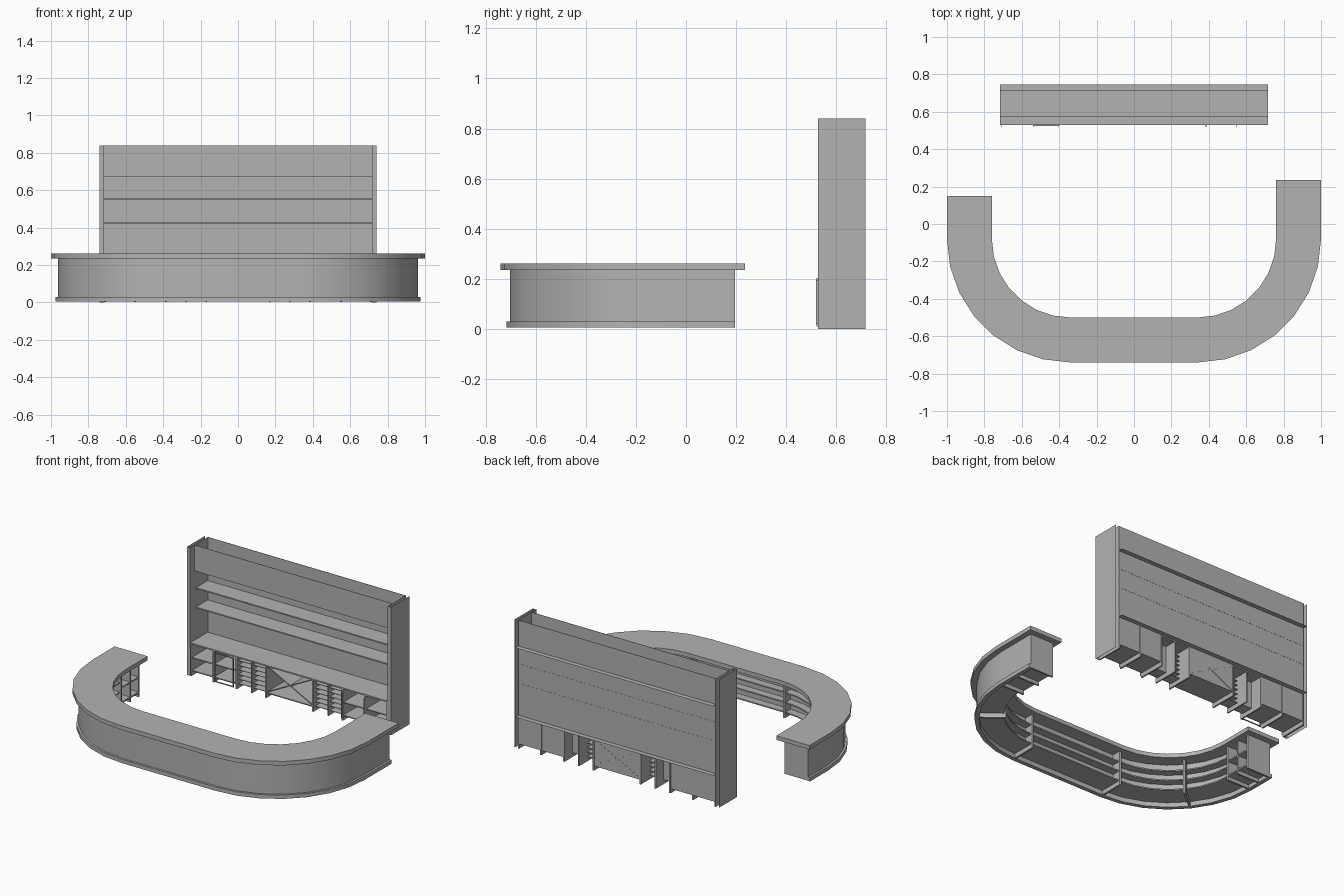
import bpy, bmesh, math
from mathutils import Vector

if "Cube" in bpy.data.objects:
    bpy.data.objects.remove(bpy.data.objects["Cube"])

R, CX, CY = 0.66, 0.34, -0.08      # corner radius and corner centre of the U counter
grey = bpy.data.materials.new('mid_grey')
grey.diffuse_color = (0.45, 0.45, 0.45, 1)
grey.use_nodes = True
grey.node_tree.nodes["Principled BSDF"].inputs["Base Color"].default_value = grey.diffuse_color


def finish(name, bm, smooth=False):
    bmesh.ops.recalc_face_normals(bm, faces=bm.faces)
    me = bpy.data.meshes.new(name)
    bm.to_mesh(me)
    bm.free()
    me.materials.append(grey)
    ob = bpy.data.objects.new(name, me)
    bpy.context.collection.objects.link(ob)
    if smooth:
        bpy.ops.object.select_all(action='DESELECT')
        ob.select_set(True)
        bpy.context.view_layer.objects.active = ob
        bpy.ops.object.shade_smooth_by_angle()
    return ob


def boxes(name, items):
    """One object from several (x0, x1, y0, y1, z0, z1) boxes."""
    bm = bmesh.new()
    for x0, x1, y0, y1, z0, z1 in items:
        for v in bmesh.ops.create_cube(bm, size=1)['verts']:
            v.co = Vector(((x0 + x1) / 2 + v.co.x * (x1 - x0),
                           (y0 + y1) / 2 + v.co.y * (y1 - y0),
                           (z0 + z1) / 2 + v.co.z * (z1 - z0)))
    return finish(name, bm)


def station(i, o, yl, yr):
    """Point on the U at offset o inward from the outer edge; 0 and 17 are the arm ends."""
    if i == 0:
        return -1 + o, yl
    if i == 17:
        return 1 - o, yr
    s = -1 if i <= 8 else 1
    a = math.radians(90 * ((i - 1) if i <= 8 else (16 - i)) / 7)
    return s * (CX + (R - o) * math.cos(a)), CY - (R - o) * math.sin(a)


def ring(name, o0, o1, z0, z1, yl=0.11, yr=0.195, i0=0, i1=17):
    bm = bmesh.new()
    loops = []
    for i in range(i0, i1 + 1):
        loops.append([bm.verts.new((*station(i, o, yl, yr), z))
                      for o, z in ((o0, z0), (o1, z0), (o1, z1), (o0, z1))])
    for a, b in zip(loops, loops[1:]):
        for k in range(4):
            bm.faces.new((a[k], a[(k + 1) % 4], b[(k + 1) % 4], b[k]))
    bm.faces.new(loops[0])
    bm.faces.new(loops[-1])
    return finish(name, bm, True)


# U-shaped bar counter
ring('counter_top', 0, 0.24, 0.235, 0.262, 0.15, 0.235)
ring('counter_front_panel', 0.037, 0.05, 0.03, 0.235)
ring('counter_plinth', 0.023, 0.05, 0.005, 0.03)
ring('counter_bottom_shelf', 0.05, 0.2, 0.035, 0.043, i0=1, i1=16)
ring('counter_inner_back', 0.145, 0.15, 0.043, 0.235, i0=1, i1=16)
for n, z in enumerate((0.1, 0.165)):
    ring(f'counter_shelf_{n}', 0.15, 0.2, z, z + 0.008, i0=1, i1=16)

# radial dividers under the counter
for i in (1, 4, 8, 9, 13, 16):
    bm = bmesh.new()
    p, q = (Vector((*station(i, o, 0, 0), 0)) for o in (0.05, 0.21))
    side = (q - p).cross(Vector((0, 0, 1))).normalized() * 0.006
    lo = [bm.verts.new(v + Vector((0, 0, 0.006))) for v in (p - side, q - side, q + side, p + side)]
    hi = [bm.verts.new(v.co + Vector((0, 0, 0.229))) for v in lo]
    bm.faces.new(lo)
    bm.faces.new(hi)
    for k in range(4):
        bm.faces.new((lo[k], lo[(k + 1) % 4], hi[(k + 1) % 4], hi[k]))
    finish(f'counter_divider_{i}', bm)

# arm cabinets: end panel, middle divider, base and shelf
for side, ye in ((-1, 0.11), (1, 0.195)):
    xs = sorted((side * 0.95, side * 0.79))
    ym = (CY + ye) / 2
    boxes('arm_cabinet_' + ('left' if side < 0 else 'right'), [
        (*sorted((side * 0.962, side * 0.79)), ye - 0.012, ye, 0.006, 0.235),
        (*xs, ym - 0.005, ym + 0.005, 0.006, 0.235),
        (*xs, CY, ye, 0.03, 0.04),
        (*xs, CY, ye, 0.13, 0.138)])

# back bar: hollow side pillars, open on top
T = 0.0004
for s in (-1, 1):
    outer = sorted((s * 0.74, s * (0.74 - T)))
    inner = sorted((s * 0.717, s * (0.717 - T)))
    boxes('pillar_' + ('left' if s < 0 else 'right'), [
        (*outer, 0.527, 0.717, 0, 0.84),
        (*inner, 0.527, 0.717, 0, 0.84),
        (*sorted((s * 0.717, s * 0.74)), 0.53, 0.53 + T, 0, 0.84)])

# back bar: panels (open behind the bottle racks), header, worktop and display shelves
W = 0.717
boxes('back_panel', [(-W, W, 0.711, 0.713, 0.21, 0.84),
                     (-W, -0.385, 0.711, 0.713, 0.03, 0.21),
                     (-0.17, 0.17, 0.711, 0.713, 0.03, 0.21),
                     (0.385, W, 0.711, 0.713, 0.03, 0.21)])
boxes('header_panel', [(-W, W, 0.575, 0.577, 0.67, 0.84)])
boxes('header_soffit', [(-W, W, 0.575, 0.745, 0.67, 0.67 + T)])
boxes('worktop', [(-W, W, 0.53, 0.713, 0.208, 0.217), (-W, W, 0.713, 0.745, 0.216, 0.216 + T)])
boxes('display_shelves', [(-W, W, 0.59, 0.714, z, z + 0.008) for z in (0.42, 0.547)])

# base cabinets: dividers, open shelves and one door frame
boxes('base_dividers', [(x - 0.005, x + 0.005, 0.53, 0.717, 0.002, 0.208)
                        for x in (-0.712, -0.55, -0.385, -0.17, 0.17, 0.385, 0.55, 0.712)])
boxes('base_shelves', [(x0, x1, 0.535, 0.713, z, z + 0.007)
                       for x0, x1 in ((-W, -0.385), (0.385, W)) for z in (0.03, 0.115)])
boxes('cabinet_frame', [(-0.54, -0.535, 0.52, 0.53, 0.01, 0.203), (-0.405, -0.4, 0.52, 0.53, 0.01, 0.203),
                        (-0.54, -0.4, 0.525, 0.53, 0.01, 0.016), (-0.54, -0.4, 0.525, 0.53, 0.197, 0.203)])
boxes('cabinet_handles', [(x - 0.002, x + 0.002, 0.518, 0.53, 0.02, 0.195) for x in (-0.71, 0.385, 0.55)])

# bottle racks with many thin shelves
for s, n in ((-1, 'left'), (1, 'right')):
    x0, x1 = sorted((s * 0.17, s * 0.385))
    xm = s * 0.2775
    boxes('bottle_rack_' + n,
          [(x0, x1, 0.55, 0.63, 0.03 + k * 0.03, 0.033 + k * 0.03) for k in range(6)]
          + [(xm - 0.004, xm + 0.004, 0.535, 0.715, 0.002, 0.208),
             (*sorted((xm, s * 0.385)), 0.63, 0.633, 0.03, 0.208)])

# crossed diamond rack in the middle
boxes('diamond_rack_base', [(-0.17, 0.17, 0.535, 0.713, 0.03, 0.037)])
ang = math.atan2(0.168, 0.33)
for s in (-1, 1):
    h = math.hypot(0.168, 0.33) / 2
    ob = boxes('diamond_rack_' + ('a' if s < 0 else 'b'), [(-h, h, 0.54, 0.714, -0.003, 0.003)])
    ob.location.z = 0.122
    ob.rotation_euler.y = s * ang
